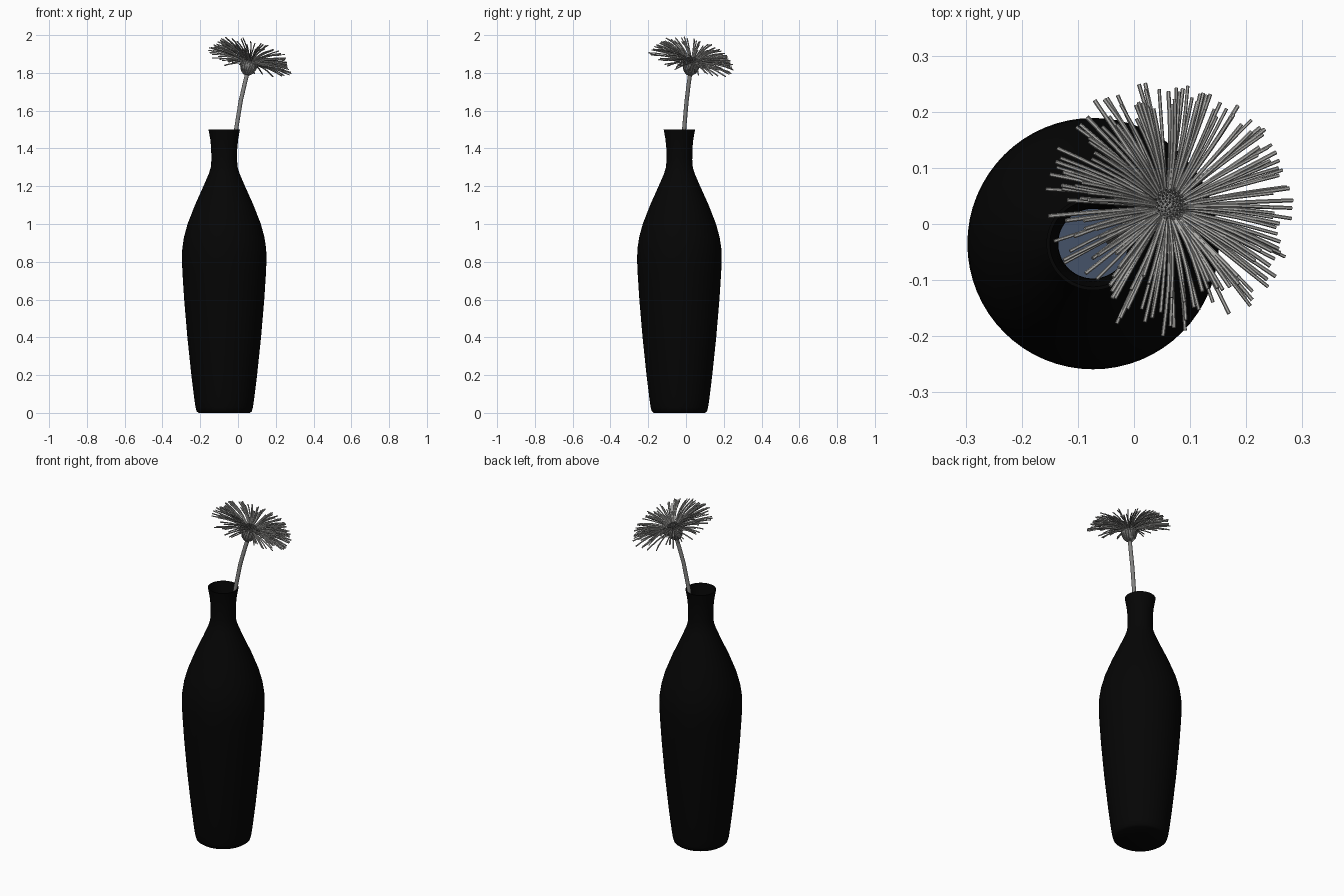
import bpy, bmesh, math, random
from mathutils import Vector, Matrix

random.seed(4)
if "Cube" in bpy.data.objects:
    bpy.data.objects.remove(bpy.data.objects["Cube"])


def material(name, rgb, rough=0.6):
    m = bpy.data.materials.new(name)
    m.use_nodes = True
    m.diffuse_color = (*rgb, 1)
    bsdf = m.node_tree.nodes["Principled BSDF"]
    bsdf.inputs["Base Color"].default_value = (*rgb, 1)
    bsdf.inputs["Roughness"].default_value = rough
    return m


BLACK = material("black glaze", (0.0015, 0.0015, 0.0015))
WATER = material("blue water", (0.06, 0.085, 0.14))
STEM = material("stem grey", (0.23, 0.23, 0.225))
PETAL = material("petal grey", (0.41, 0.405, 0.39))
HEART = material("flower heart grey", (0.25, 0.25, 0.245))


def finish(bm, name, mat, angle=40):
    mesh = bpy.data.meshes.new(name)
    bmesh.ops.recalc_face_normals(bm, faces=bm.faces)
    bm.to_mesh(mesh)
    bm.free()
    mesh.materials.append(mat)
    obj = bpy.data.objects.new(name, mesh)
    bpy.context.collection.objects.link(obj)
    bpy.ops.object.select_all(action="DESELECT")
    obj.select_set(True)
    bpy.context.view_layer.objects.active = obj
    bpy.ops.object.shade_smooth_by_angle(angle=math.radians(angle))


def lathe(name, profile, mat, place, steps=64):
    """Revolve (radius, height) points that start and end on the axis."""
    bm = bmesh.new()
    verts = [bm.verts.new((r, 0, z)) for r, z in profile]
    edges = [bm.edges.new(pair) for pair in zip(verts, verts[1:])]
    bmesh.ops.spin(bm, geom=verts + edges, cent=(0, 0, 0), axis=(0, 0, 1),
                   angle=math.tau, steps=steps)
    bmesh.ops.remove_doubles(bm, verts=bm.verts, dist=1e-5)
    bm.transform(place)
    finish(bm, name, mat)


def tube(bm, path, radius, sides=6):
    """Sweep a round section along a path and cap both ends."""
    rings = []
    for i, p in enumerate(path):
        along = path[min(i + 1, len(path) - 1)] - path[max(i - 1, 0)]
        turn = along.to_track_quat("Z", "Y")
        rings.append([bm.verts.new(p + turn @ Vector((
            radius * math.cos(math.tau * k / sides),
            radius * math.sin(math.tau * k / sides), 0))) for k in range(sides)])
    for a, b in zip(rings, rings[1:]):
        for k in range(sides):
            n = (k + 1) % sides
            bm.faces.new((a[k], a[n], b[n], b[k]))
    bm.faces.new(rings[0])
    bm.faces.new(rings[-1])


# Vase: outer wall, rim, then inner wall offset inwards
vase_place = Matrix.Translation((-0.073, -0.035, 0))
outer = [(0.135, 0), (0.146, 0.008), (0.152, 0.03), (0.158, 0.07), (0.174, 0.2),
         (0.195, 0.4), (0.212, 0.6), (0.221, 0.74), (0.224, 0.81), (0.222, 0.87),
         (0.213, 0.93), (0.194, 1.0), (0.155, 1.1), (0.11, 1.2), (0.082, 1.265),
         (0.071, 1.3), (0.068, 1.34), (0.069, 1.4), (0.074, 1.45), (0.083, 1.5)]
inner = [(r - 0.006, max(z, 0.02)) for r, z in outer if z > 0.01]
lathe("vase", [(0, 0)] + outer + inner[::-1] + [(0, 0.02)], BLACK, vase_place)

# Water held inside the vase
body = [(r - 0.008, z) for r, z in outer if 0.02 < z <= 1.0]
lathe("water", [(0, 0.03)] + body + [(0, 1.0)], WATER, vase_place)

# Flower head frame, tilted away from the vase
tilt_dir = math.radians(41)
tilt = Matrix.Rotation(math.radians(20), 4,
                       Vector((-math.sin(tilt_dir), math.cos(tilt_dir), 0)))
head = Matrix.Translation((0.06, 0.03, 1.85)) @ tilt

# Stem: smooth curve resting on the rim
knots = [Vector(p) for p in ((-0.06, -0.04, 0.25), (-0.045, -0.03, 0.9),
                             (-0.02, -0.016, 1.4), (-0.01, -0.01, 1.5),
                             (0.014, 0.003, 1.65), (0.035, 0.014, 1.74),
                             (0.052, 0.024, 1.81))]
bm = bmesh.new()
tube(bm, knots, 0.011, 12)
finish(bm, "stem", STEM)

# Cup under the petals
cup = [(0, -0.066), (0.014, -0.062), (0.03, -0.047), (0.04, -0.025),
       (0.043, -0.005), (0.036, 0.006), (0, 0.01)]
lathe("flower_cup", cup, STEM, head, 24)

# Narrow sepals lying over the cup
bm = bmesh.new()
for i in range(18):
    a = math.tau * i / 18
    tube(bm, [head @ Vector((r * math.cos(a), r * math.sin(a), z))
              for r, z in cup[1:6]], 0.0035, 5)
finish(bm, "sepals", STEM)

# Petals: thin rods in a shallow bowl, the steeper ones shorter
bm = bmesh.new()
count = 165
for i in range(count):
    a = math.tau * (i + random.uniform(-1.3, 1.3)) / count
    steep = random.random()
    rise = math.radians(-1 + 29 * steep)
    length = 0.238 - 0.042 * steep - random.uniform(0, 0.018)
    bow = random.uniform(0.006, 0.016)
    sway = random.uniform(-0.05, 0.05)
    path = []
    for k in range(6):
        t = k / 5
        d = 0.012 + (length - 0.012) * t
        b = a + sway * t
        path.append(head @ Vector((d * math.cos(rise) * math.cos(b),
                                   d * math.cos(rise) * math.sin(b),
                                   d * math.sin(rise) + bow * math.sin(math.pi * t))))
    tube(bm, path, random.uniform(0.0029, 0.0038))
finish(bm, "petals", PETAL, 50)

# Heart of the flower: dome covered in short florets
dome = [(0, 0.0), (0.028, 0.005), (0.024, 0.016), (0.014, 0.024), (0, 0.027)]
lathe("flower_heart", dome, HEART, head, 20)
bm = bmesh.new()
for i in range(70):
    r = 0.026 * math.sqrt((i + 0.5) / 70)
    a = i * math.radians(137.5)
    foot = Vector((r * math.cos(a), r * math.sin(a), 0.01))
    tip = Vector((foot.x * 1.2, foot.y * 1.2, 0.037 - 0.4 * r))
    tube(bm, [head @ foot, head @ tip], 0.0022, 5)
finish(bm, "florets", HEART)
